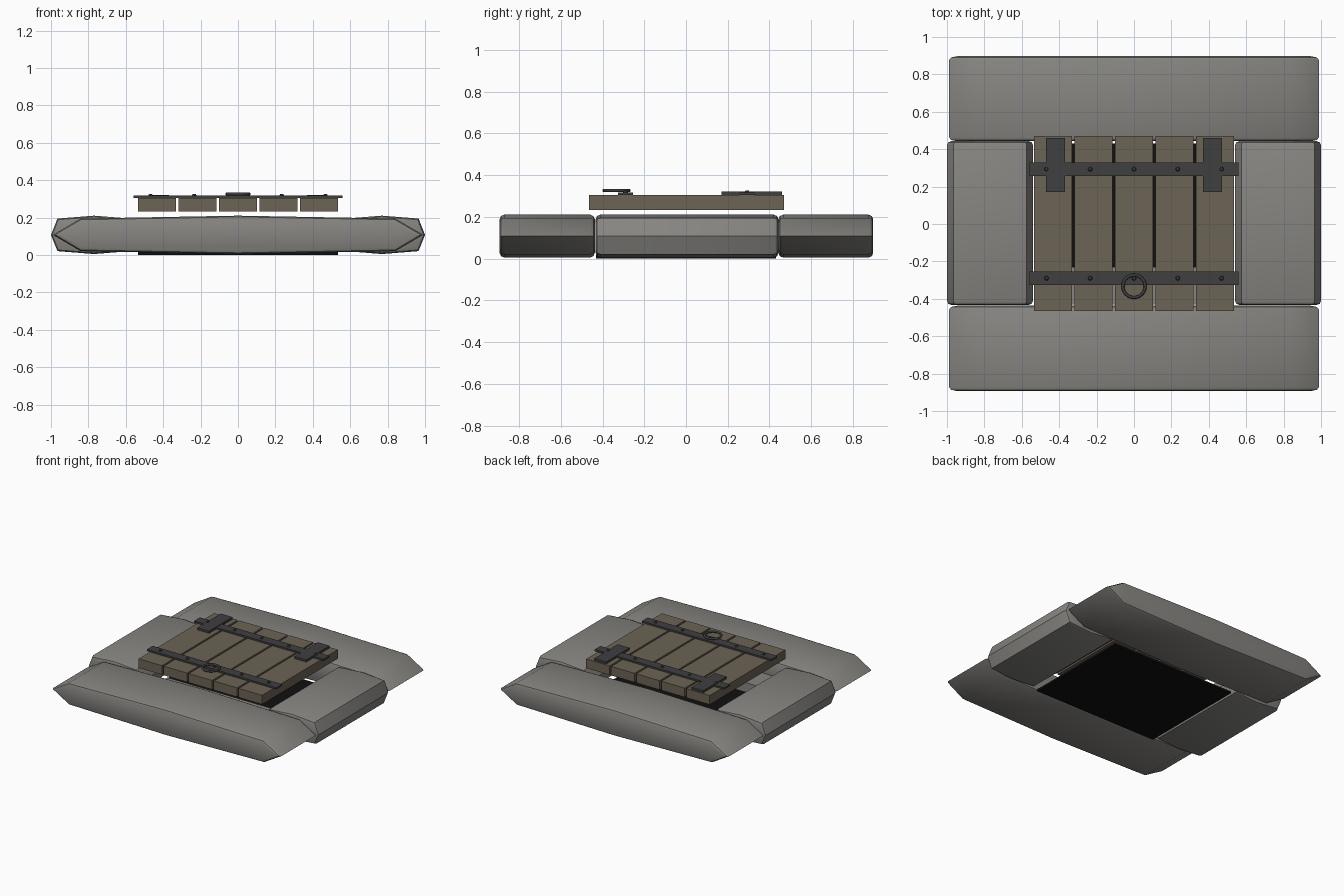
import bpy, bmesh, math
from mathutils import Matrix

if "Cube" in bpy.data.objects:
    bpy.data.objects.remove(bpy.data.objects["Cube"])


def material(name, rgb):
    m = bpy.data.materials.new(name)
    m.diffuse_color = (*rgb, 1)
    m.use_nodes = True
    m.node_tree.nodes["Principled BSDF"].inputs["Base Color"].default_value = m.diffuse_color
    return m


STONE = material("stone", (0.24, 0.235, 0.22))
WOOD = material("wood", (0.15, 0.125, 0.09))
IRON = material("iron", (0.05, 0.05, 0.053))
DARK = material("dark", (0.005, 0.005, 0.005))


def finish(name, bm, mat, smooth=False):
    bmesh.ops.recalc_face_normals(bm, faces=bm.faces)
    mesh = bpy.data.meshes.new(name)
    bm.to_mesh(mesh)
    bm.free()
    ob = bpy.data.objects.new(name, mesh)
    bpy.context.collection.objects.link(ob)
    mesh.materials.append(mat)
    if smooth:
        bpy.ops.object.select_all(action='DESELECT')
        ob.select_set(True)
        bpy.context.view_layer.objects.active = ob
        bpy.ops.object.shade_smooth_by_angle(angle=math.radians(32))
    return ob


def box(name, x0, x1, y0, y1, z0, z1, mat):
    bm = bmesh.new()
    m = (Matrix.Translation(((x0 + x1) / 2, (y0 + y1) / 2, (z0 + z1) / 2))
         @ Matrix.Diagonal((x1 - x0, y1 - y0, z1 - z0, 1)))
    bmesh.ops.create_cube(bm, size=1, matrix=m)
    return finish(name, bm, mat)


# Eight-sided squarish stone, extruded along y with rounded end rims
def stone(name, x0, x1, y0, y1, z0=0.005, z1=0.21):
    cx, hx, cz, hz = (x0 + x1) / 2, (x1 - x0) / 2, (z0 + z1) / 2, (z1 - z0) / 2
    k = 0.85
    prof = [(1, 0), (k, k), (0, 1), (-k, k), (-1, 0), (-k, -k), (0, -1), (k, -k)]
    bm = bmesh.new()
    face = bm.faces.new([bm.verts.new((cx + hx * u, y0, cz + hz * v)) for u, v in prof])
    ext = bmesh.ops.extrude_face_region(bm, geom=[face], use_keep_orig=True)
    for v in ext['geom']:
        if isinstance(v, bmesh.types.BMVert):
            v.co.y = y1
    bmesh.ops.recalc_face_normals(bm, faces=bm.faces)
    rims = [e for e in bm.edges if abs(e.verts[0].co.y - e.verts[1].co.y) < 1e-5]
    bmesh.ops.bevel(bm, geom=rims, offset=0.022, segments=2, profile=0.5, affect='EDGES')
    return finish(name, bm, STONE, True)


# Stone surround
stone("front_stone", -0.99, 0.99, -0.893, -0.437)
stone("back_stone", -0.99, 0.99, 0.443, 0.897)
stone("left_stone", -1.0, -0.54, -0.433, 0.443)
stone("right_stone", 0.54, 1.0, -0.433, 0.443)

# Dark pit floor and the step just inside the front edge
box("pit_floor", -0.535, 0.535, -0.43, 0.43, 0.0, 0.015, DARK)
box("pit_step", -0.45, 0.45, -0.43, -0.23, 0.015, 0.09, STONE)

# Door planks
for i in range(5):
    x = (i - 2) * 0.2165
    box(f"plank_{i + 1}", x - 0.101, x + 0.101, -0.465, 0.47, 0.233, 0.304, WOOD)

# Iron straps with rivets
for label, y in (("front", -0.29), ("back", 0.293)):
    box(f"{label}_strap", -0.56, 0.56, y - 0.036, y + 0.036, 0.304, 0.317, IRON)
    for i in range(5):
        bm = bmesh.new()
        bmesh.ops.create_cone(bm, cap_ends=True, segments=8, radius1=0.013, radius2=0.008,
                              depth=0.01,
                              matrix=Matrix.Translation(((i - 2) * 0.234, y, 0.321)))
        finish(f"{label}_rivet_{i + 1}", bm, IRON)

# Hinge plates
for label, s in (("left", -1), ("right", 1)):
    box(f"{label}_hinge", s * 0.42 - 0.051, s * 0.42 + 0.051, 0.17, 0.46, 0.304, 0.321, IRON)

# Pull ring
bpy.ops.mesh.primitive_torus_add(major_radius=0.06, minor_radius=0.008,
                                 major_segments=24, minor_segments=8,
                                 location=(0, -0.333, 0.326))
ring = bpy.context.object
ring.name = "pull_ring"
ring.data.materials.append(IRON)
bpy.ops.object.shade_smooth_by_angle(angle=math.radians(50))
